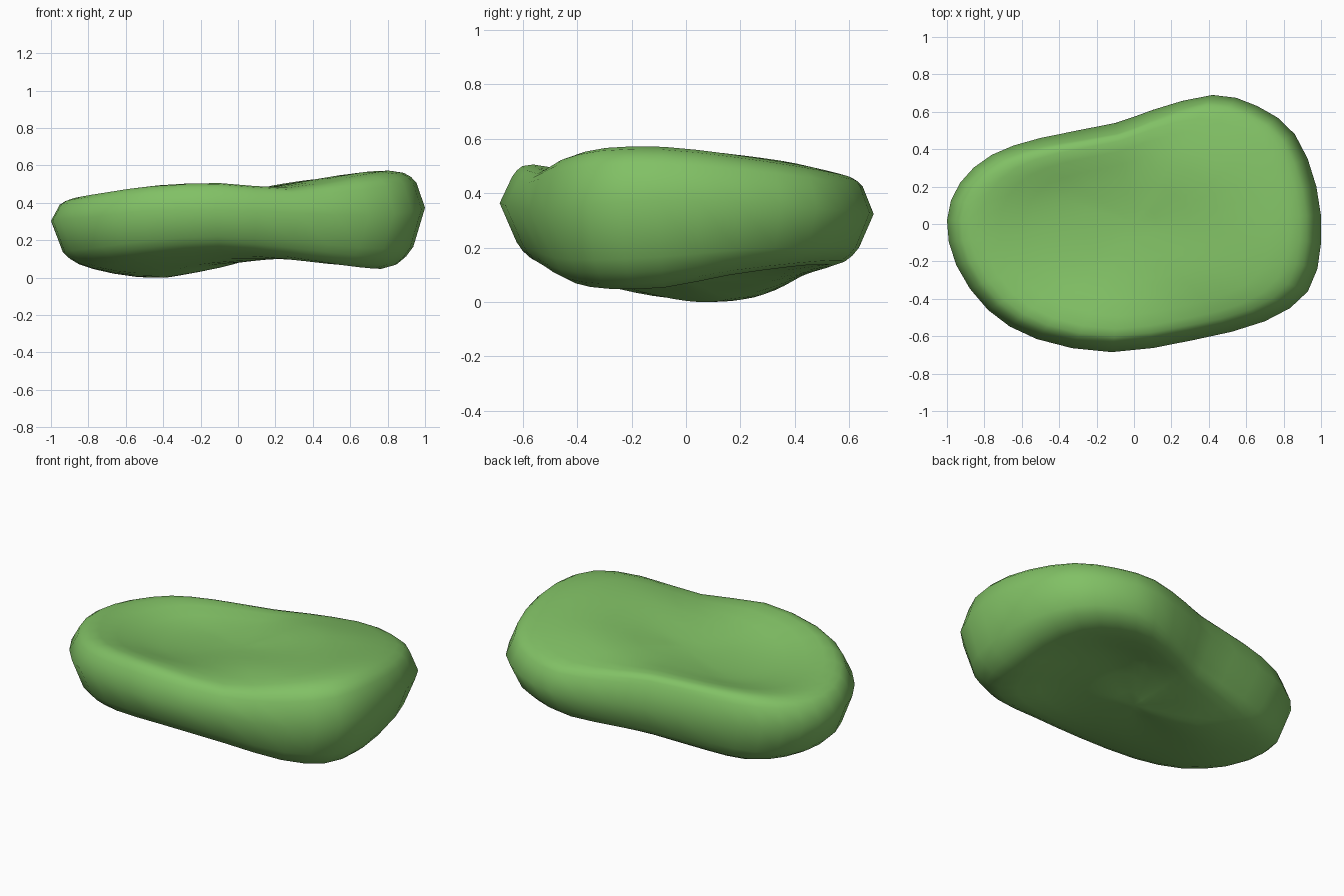
import bpy, bmesh
from mathutils import Vector

if "Cube" in bpy.data.objects:
    bpy.data.objects.remove(bpy.data.objects["Cube"])

# Outline stations, counterclockwise: x, y, widest height, top rim height, bottom rim height
STATIONS = [
    (1.00, -.10, .38, .577, .06), (.975, .20, .37, .55, .105),
    (.86, .48, .35, .515, .135), (.66, .63, .34, .49, .145),
    (.42, .69, .33, .475, .14), (.10, .61, .32, .475, .12),
    (-.10, .54, .31, .475, .10), (-.50, .46, .30, .465, .065),
    (-.76, .37, .30, .455, .04), (-.93, .22, .30, .44, .045),
    (-1.0, .02, .31, .435, .055), (-.95, -.22, .32, .445, .06),
    (-.78, -.46, .33, .47, .085), (-.52, -.615, .36, .50, .12),
    (-.12, -.685, .37, .512, .15), (.32, -.62, .35, .487, .12),
    (.70, -.52, .34, .54, .075), (.93, -.36, .36, .573, .055),
]


def spline(p0, p1, p2, p3, t):
    return 0.5 * (2 * p1 + (p2 - p0) * t + (2 * p0 - 5 * p1 + 4 * p2 - p3) * t * t
                  + (3 * p1 - p0 - 3 * p2 + p3) * t ** 3)


def refine(pts, steps, closed, straight=()):
    n, out = len(pts), []
    pick = (lambda i: pts[i % n]) if closed else (lambda i: pts[max(0, min(n - 1, i))])
    for i in range(n if closed else n - 1):
        count = 1 if i in straight else steps
        out += [spline(*[pick(i + k) for k in (-1, 0, 1, 2)], s / count) for s in range(count)]
    return out if closed else out + [pts[-1]]


def section(s):
    """Half section from the top centre over the rim to the bottom centre."""
    x, y, mid, top, bot = s
    size = (x * x + y * y) ** .5
    dish = .45 + .065 * x + .02 * x * x + .04 * y * y
    bx, by = x * .42, y * .42
    belly = .078 + .16 * bx + .3 * bx * by + .2 * by * by
    prof = [(0, .435), (.45, dish), (.82, top), (1 - .047 / size, top - .31 * (top - mid)),
            (1, mid), (1 - .063 / size, mid - .65 * (mid - bot)), (.78, bot),
            (.42, belly), (0, .085)]
    # the outermost strips are straight, giving the faceted edge
    return refine([Vector((x * r, y * r, z)) for r, z in prof], 3, False, (3, 4))


# Pebble body: sections lofted around the outline
stations = refine([Vector(s) for s in STATIONS], 2, True)
rows = [section(s) for s in stations]
bm = bmesh.new()
grid = [[bm.verts.new(p) for p in row] for row in rows]
for i, row in enumerate(grid):
    nxt = grid[(i + 1) % len(grid)]
    for j in range(len(row) - 1):
        bm.faces.new((row[j], row[j + 1], nxt[j + 1], nxt[j]))
bmesh.ops.remove_doubles(bm, verts=bm.verts, dist=1e-5)
for _ in range(2):
    inner = [v for v in bm.verts if v.co.x ** 2 + v.co.y ** 2 < .12]
    bmesh.ops.smooth_vert(bm, verts=inner, factor=.5,
                          use_axis_x=False, use_axis_y=False, use_axis_z=True)
bmesh.ops.recalc_face_normals(bm, faces=bm.faces)
low = min(v.co.z for v in bm.verts)
bmesh.ops.translate(bm, verts=bm.verts, vec=(0, 0, -low))
for f in bm.faces:
    f.smooth = True

mesh = bpy.data.meshes.new("pebble_body")
bm.to_mesh(mesh)
bm.free()
body = bpy.data.objects.new("pebble_body", mesh)
bpy.context.collection.objects.link(body)

green = bpy.data.materials.new("leaf green")
green.diffuse_color = (.22, .53, .13, 1)
green.use_nodes = True
green.node_tree.nodes["Principled BSDF"].inputs["Base Color"].default_value = green.diffuse_color
mesh.materials.append(green)
